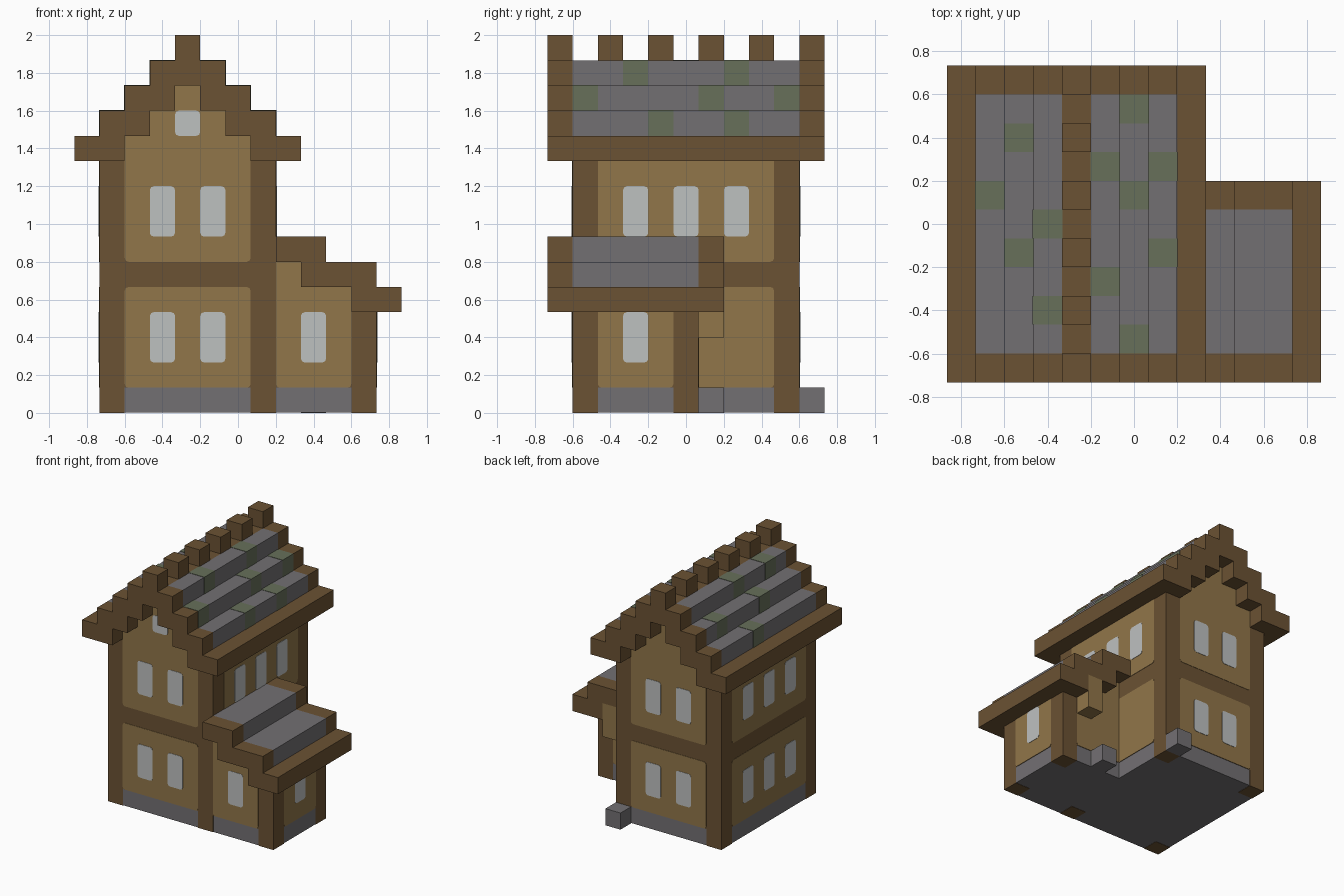
import bpy, bmesh
from mathutils import Vector

if "Cube" in bpy.data.objects:
    bpy.data.objects.remove(bpy.data.objects["Cube"], do_unlink=True)

U = 2 / 15                        # one building block
ORIGIN = Vector((-6.5, -5.5, 0))  # grid corner, in blocks


def material(name, rgb):
    m = bpy.data.materials.new(name)
    m.use_nodes = True
    m.diffuse_color = (*rgb, 1)
    m.node_tree.nodes["Principled BSDF"].inputs["Base Color"].default_value = (*rgb, 1)
    return m


WOOD = material("brown timber", (0.147, 0.084, 0.033))
PLASTER = material("tan plaster", (0.283, 0.181, 0.067))
STONE = material("grey stone", (0.171, 0.162, 0.171))
GLASS = material("pale glass", (0.515, 0.533, 0.527))
MOSS = material("moss green", (0.136, 0.162, 0.102))


def build(name, boxes, mat, round_axis=None):
    """Join boxes (x0, x1, y0, y1, z0, z1 in blocks); optionally round the edges along one axis."""
    bm = bmesh.new()
    for x0, x1, y0, y1, z0, z1 in boxes:
        lo, hi = Vector((x0, y0, z0)), Vector((x1, y1, z1))
        verts = bmesh.ops.create_cube(bm, size=1)["verts"]
        for v in verts:
            v.co = (Vector([(hi if c > 0 else lo)[a] for a, c in enumerate(v.co)]) + ORIGIN) * U
    if round_axis is not None:
        edges = [e for e in bm.edges
                 if abs((e.verts[0].co - e.verts[1].co).normalized()[round_axis]) > 0.9]
        bmesh.ops.bevel(bm, geom=edges, offset=0.15 * U, segments=2, profile=0.5, affect='EDGES')
    me = bpy.data.meshes.new(name)
    bm.to_mesh(me)
    bm.free()
    me.materials.append(mat)
    ob = bpy.data.objects.new(name, me)
    bpy.context.collection.objects.link(ob)
    return ob


def plates(name, axis, wall, rects, mat, d):
    """Thin rounded plates (a0, a1, z0, z1) on the wall plane at the given x or y."""
    boxes = []
    for a0, a1, z0, z1 in rects:
        span = (wall - d, wall + d)
        boxes.append((*span, a0, a1, z0, z1) if axis == 0 else (a0, a1, *span, z0, z1))
    build(name, boxes, mat, axis)


def panels(name, axis, wall, rects):
    plates(name, axis, wall, rects, PLASTER, 0.02)


def windows(name, axis, wall, columns, floors):
    plates(name, axis, wall, [(c, c + 1, z, z + 2) for c in columns for z in floors], GLASS, 0.04)


# Stone plinth, corner post feet and loose stones
e = 0.015
build("stone_plinth", [(1 + e, 8 - e, 1 + e, 10 - e, e, 1),
                       (7, 12 - e, 1 + e, 6 - e, e, 1)], STONE)
build("post_feet", [(x, x + 1, y, y + 1, 0, 1) for x, y in
                    ((1, 1), (7, 1), (1, 9), (7, 9), (11, 1), (11, 5))], WOOD)
build("loose_stones", [(7, 8, 10, 11, 0, 1), (9, 10, 6, 7, 0, 1)], STONE)

# Timber frames of the house and the annex
build("house_frame", [(1, 8, 1, 10, 1, 10)], WOOD)
build("annex_frame", [(8, 12, 1, 6, 1, 4)], WOOD)

# Stepped plaster gables
g = 0.02
build("house_gable", [(2, 7, 1 - g, 10 + g, 9, 11), (3, 6, 1 - g, 10 + g, 11, 12),
                      (4, 5, 1 - g, 10 + g, 12, 13)], PLASTER)
build("annex_gable", [(8, 11, 1 - g, 6 + g, 3.5, 5), (8, 9, 1 - g, 6 + g, 5, 6)], PLASTER)
build("annex_bracket", [(10, 11, 6, 7, 3, 5)], PLASTER)

# House walls
FLOORS = (2, 7)
for side, y in (("front", 1), ("back", 10)):
    panels(side + "_panels", 1, y, [(2, 7, 1, 5), (2, 7, 6, 10.5)])
    windows(side + "_windows", 1, y, (3, 5), FLOORS)
panels("right_panels", 0, 1, [(2, 9, 1, 5), (2, 9, 6, 10.3)])
windows("right_windows", 0, 1, (3, 5, 7), FLOORS)
panels("left_panels", 0, 8, [(5.5, 9, 1, 5), (2, 9, 6, 10.3)])
windows("left_windows", 0, 8, (3, 5, 7), (7,))
plates("attic_window", 1, 1, [(4, 5, 11, 12)], GLASS, 0.04)

# Annex walls
for side, y in (("front", 1), ("back", 6)):
    panels("annex_" + side + "_panel", 1, y, [(8, 11, 1, 4.5)])
windows("annex_front_window", 1, 1, (9,), (2,))
panels("annex_left_panel", 0, 12, [(2, 5, 1, 4.3)])
windows("annex_left_window", 0, 12, (3,), (2,))

# Main roof: timber eaves, then stone courses between timber rims
build("roof_eaves", [(0, 2, 0, 11, 10, 11), (7, 9, 0, 11, 10, 11)], WOOD)
courses, rims = [], []
for r in (1, 2, 3):
    for x0, x1 in ((r, min(r + 2, 4)), (max(7 - r, 5), 9 - r)):
        courses.append((x0, x1, 1, 10, 10 + r, 11 + r))
        rims += [(x0, x1, y, y + 1, 10 + r, 11 + r) for y in (0, 10)]
build("roof_courses", courses, STONE)
build("roof_rims", rims, WOOD)
build("ridge_beam", [(4, 5, 0, 11, 13, 14)], WOOD)
build("ridge_blocks", [(4, 5, y, y + 1, 14, 15) for y in range(0, 11, 2)], WOOD)

# Mossy stones, by column of the roof
moss = {1: (6,), 2: (4, 8), 3: (2, 5), 5: (3, 7), 6: (1, 6, 9), 7: (4, 7)}
build("mossy_stones", [(x - g, x + 1 + g, y, y + 1, 14 - abs(x - 4), 15 - abs(x - 4) + g)
                       for x, rows in moss.items() for y in rows], MOSS)

# Annex roof
steps = [(8, 10, 6), (9, 12, 5)]
build("annex_roof_courses", [(a, b, 1, 6, z, z + 1) for a, b, z in steps], STONE)
build("annex_roof_rims", [(a, b, y, y + 1, z, z + 1) for a, b, z in steps for y in (0, 6)], WOOD)
build("annex_eave", [(11, 13, 0, 7, 4, 5)], WOOD)
